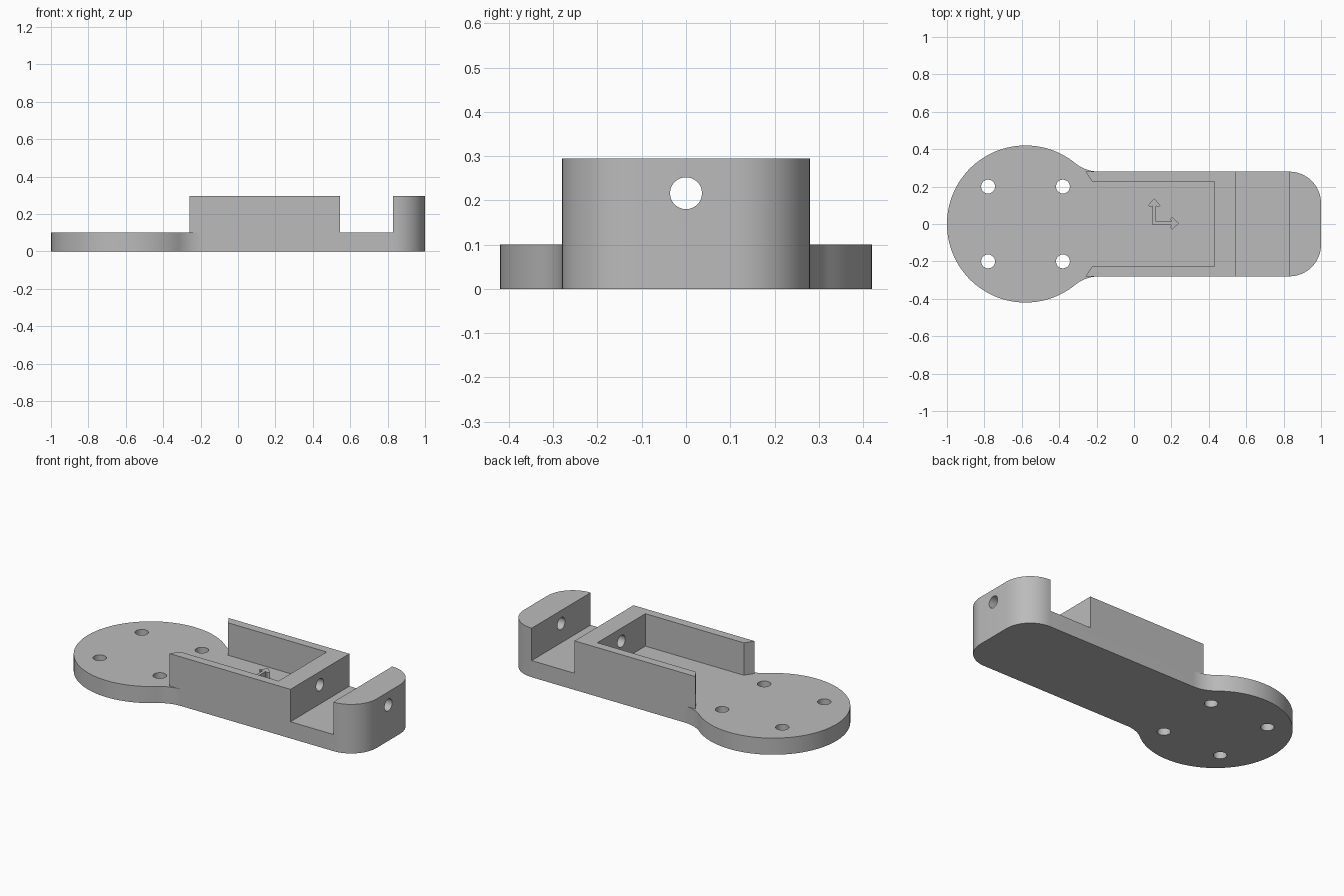
import bpy, bmesh, math

if "Cube" in bpy.data.objects:
    bpy.data.objects.remove(bpy.data.objects["Cube"])

BASE_Z, TOP_Z = 0.10, 0.295
HALF_W = 0.28

grey = bpy.data.materials.new("plain grey")
grey.diffuse_color = (0.5, 0.5, 0.5, 1)
grey.use_nodes = True
grey.node_tree.nodes["Principled BSDF"].inputs["Base Color"].default_value = grey.diffuse_color


def prism(name, outline, z0, z1):
    """Extrude a plan outline between two heights."""
    bm = bmesh.new()
    face = bm.faces.new([bm.verts.new((x, y, z0)) for x, y in outline])
    top = bmesh.ops.extrude_face_region(bm, geom=[face])["geom"]
    bmesh.ops.translate(bm, vec=(0, 0, z1 - z0),
                        verts=[v for v in top if isinstance(v, bmesh.types.BMVert)])
    bmesh.ops.recalc_face_normals(bm, faces=bm.faces)
    mesh = bpy.data.meshes.new(name)
    bm.to_mesh(mesh)
    bm.free()
    obj = bpy.data.objects.new(name, mesh)
    bpy.context.collection.objects.link(obj)
    mesh.materials.append(grey)
    return obj


def arc(cx, cy, r, a0, a1, n):
    return [(cx + r * math.cos(a0 + (a1 - a0) * i / n),
             cy + r * math.sin(a0 + (a1 - a0) * i / n)) for i in range(n + 1)]


def mirrored(half):
    """Close a half outline by mirroring it across y = 0."""
    return half + [(x, -y) for x, y in reversed(half) if abs(y) > 1e-6]


def cylinder(name, loc, r, depth, rot=(0, 0, 0)):
    bpy.ops.mesh.primitive_cylinder_add(vertices=48, radius=r, depth=depth,
                                        location=loc, rotation=rot)
    bpy.context.object.name = name
    return bpy.context.object


# Bracket body: round pad, blended neck, straight arm with rounded end
pad_x, pad_r = -0.58, 0.42
neck_x, neck_r = -0.185, 0.207
blend = math.atan2(HALF_W + neck_r, neck_x - pad_x)
end_r = 0.17
half = arc(1 - end_r, HALF_W - end_r, end_r, 0, math.pi / 2, 16)
half += arc(neck_x, HALF_W + neck_r, neck_r, -math.pi / 2, blend - math.pi, 14)
half += arc(pad_x, 0, pad_r, blend, math.pi, 48)[1:]
body = prism("bracket_body", mirrored(half), 0, TOP_Z)

# Cutters: pad and open pocket, cross slot, screw holes, cable hole
pocket = [(-1.2, 0.7), (neck_x, 0.7), (neck_x, HALF_W), (-0.26, HALF_W),
          (-0.225, 0.228), (0.43, 0.228)]
cutters = [prism("pocket_cutter", mirrored(pocket), BASE_Z, 0.5),
           prism("slot_cutter", mirrored([(0.545, 0.5), (0.83, 0.5)]), BASE_Z, 0.5)]
for x in (-0.78, -0.38):
    for y in (-0.2, 0.2):
        cutters.append(cylinder("screw_hole_cutter", (x, y, 0.05), 0.037, 0.4))
cutters.append(cylinder("cable_hole_cutter", (0.75, 0, 0.216), 0.036, 0.9,
                        (0, math.pi / 2, 0)))

for c in cutters:
    mod = body.modifiers.new("cut", 'BOOLEAN')
    mod.operation, mod.solver, mod.object = 'DIFFERENCE', 'EXACT', c
    bpy.context.view_layer.objects.active = body
    bpy.ops.object.modifier_apply(modifier=mod.name)
for c in cutters:
    bpy.data.objects.remove(c)

bpy.ops.object.select_all(action='DESELECT')
body.select_set(True)
bpy.context.view_layer.objects.active = body
bpy.ops.object.shade_smooth_by_angle(angle=math.radians(30))

# Raised pair of direction arrows on the pocket floor
ox, oy, w = 0.108, 0.004, 0.009
arrow = [(-w, w), (0.092, w), (0.086, 0.022), (0.096, 0.034), (0.132, 0)]
arrow = mirrored(arrow)
prism("arrow_right", [(ox + x, oy + y) for x, y in arrow], BASE_Z - 0.01, 0.145)
prism("arrow_back", [(ox - y, oy + x) for x, y in arrow], BASE_Z - 0.01, 0.145)
